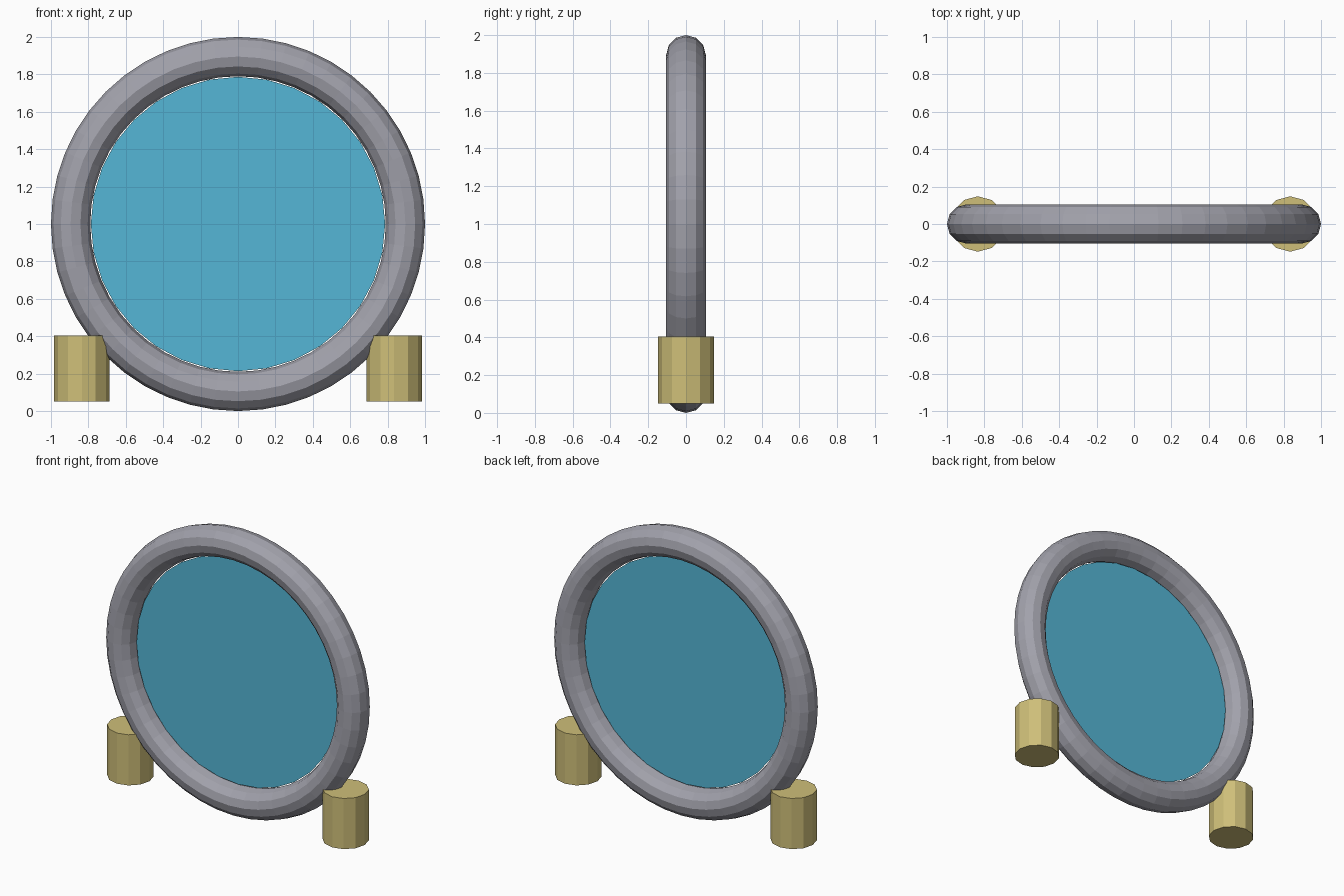
import bpy
from math import pi

cube = bpy.data.objects.get("Cube")
if cube:
    bpy.data.objects.remove(cube, do_unlink=True)


def material(name, rgb):
    mat = bpy.data.materials.new(name)
    mat.use_nodes = True
    mat.diffuse_color = (*rgb, 1)
    mat.node_tree.nodes["Principled BSDF"].inputs["Base Color"].default_value = (*rgb, 1)
    return mat


def finish(name, mat):
    obj = bpy.context.object
    obj.name = name
    obj.data.materials.append(mat)
    return obj


stone = material("stone grey", (0.36, 0.36, 0.41))
blue = material("portal blue", (0.09, 0.47, 0.67))
gold = material("pale gold", (0.62, 0.52, 0.19))

UPRIGHT = (pi / 2, 0, 0)

# Upright ring
bpy.ops.mesh.primitive_torus_add(major_radius=0.895, minor_radius=0.105,
                                 major_segments=48, minor_segments=12,
                                 location=(0, 0, 1), rotation=UPRIGHT)
finish("ring", stone)

# Thin sheet filling the ring
bpy.ops.mesh.primitive_circle_add(radius=0.787, vertices=32, fill_type='NGON',
                                  location=(0, 0, 1), rotation=UPRIGHT)
finish("portal_sheet", blue)

# Short posts at the foot of the ring
for side, x in (("left", 0.835), ("right", -0.835)):
    bpy.ops.mesh.primitive_cylinder_add(radius=0.148, depth=0.355, vertices=12,
                                        location=(x, 0, 0.2275))
    finish(side + "_post", gold)
